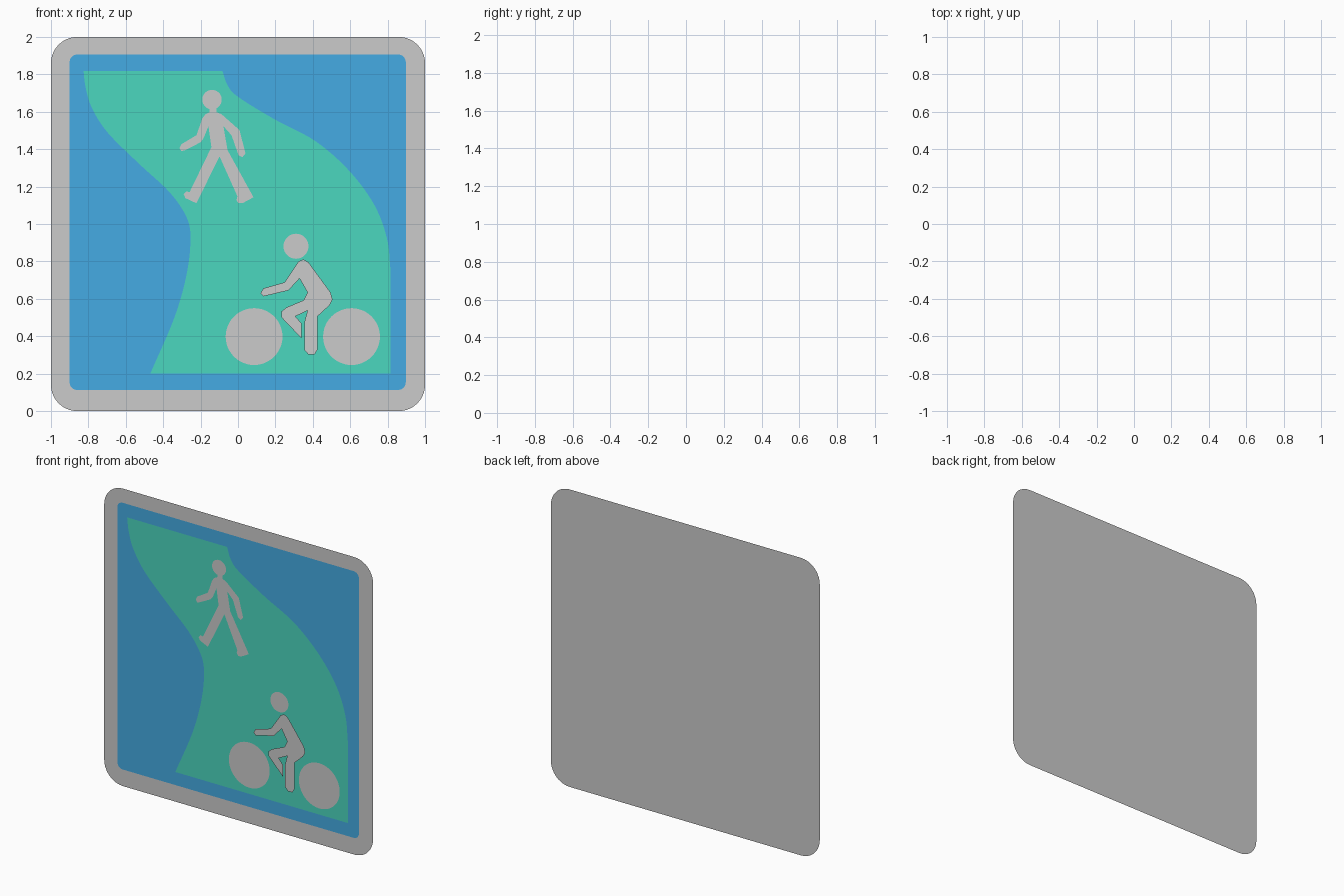
import bpy, bmesh, math
from mathutils import Vector


def material(name, rgb):
    m = bpy.data.materials.new(name)
    m.diffuse_color = (*rgb, 1)
    return m


BLUE = material("sign_blue", (0.06, 0.41, 0.77))
GREEN = material("path_green", (0.07, 0.68, 0.52))


def sheet(name, y, outlines, mat=None):
    """Flat sheet at depth y, facing -y, one face per outline of (x, z) points."""
    bm = bmesh.new()
    for pts in outlines:
        f = bm.faces.new([bm.verts.new((x, y, z)) for x, z in pts])
        f.normal_update()
        if f.normal.y > 0:
            f.normal_flip()
    bmesh.ops.triangulate(bm, faces=bm.faces[:])
    me = bpy.data.meshes.new(name)
    bm.to_mesh(me)
    bm.free()
    if mat:
        me.materials.append(mat)
    ob = bpy.data.objects.new(name, me)
    bpy.context.collection.objects.link(ob)
    return ob


def circle(cx, cz, r, n=48):
    return [(cx + r * math.cos(2 * math.pi * i / n),
             cz + r * math.sin(2 * math.pi * i / n)) for i in range(n)]


def rounded_rect(x0, x1, z0, z1, r, n=10):
    corners = [(x1 - r, z1 - r), (x0 + r, z1 - r), (x0 + r, z0 + r), (x1 - r, z0 + r)]
    return [(cx + r * math.cos(a), cz + r * math.sin(a))
            for k, (cx, cz) in enumerate(corners)
            for a in [math.pi / 2 * (k + i / n) for i in range(n + 1)]]


def smooth(pts, n=6):
    """Catmull-Rom curve through the points."""
    p = [Vector(q) for q in pts]
    p = [2 * p[0] - p[1]] + p + [2 * p[-1] - p[-2]]
    out = []
    for a, b, c, d in zip(p, p[1:], p[2:], p[3:]):
        for i in range(n):
            t = i / n
            out.append(tuple(0.5 * (2 * b + (c - a) * t + (2 * a - 5 * b + 4 * c - d) * t * t
                                    + (3 * b - a - 3 * c + d) * t ** 3)))
    return out + [tuple(pts[-1])]


# Backing plate and blue panel
sheet("backing_plate", 0.007, [rounded_rect(-1, 1, 0, 2, 0.14)])
sheet("blue_panel", 0.004, [rounded_rect(-0.9, 0.897, 0.113, 1.906, 0.04)], BLUE)

# Winding green path
right_edge = [(-0.083, 1.818), (-0.056, 1.743), (0, 1.68), (0.195, 1.56), (0.414, 1.443),
              (0.596, 1.283), (0.73, 1.10), (0.797, 0.92), (0.815, 0.758)]
left_edge = [(-0.468, 0.202), (-0.34, 0.5), (-0.275, 0.73), (-0.254, 0.918), (-0.275, 1.036),
             (-0.366, 1.17), (-0.527, 1.32), (-0.698, 1.49), (-0.783, 1.625),
             (-0.815, 1.732), (-0.826, 1.818)]
sheet("green_path", 0.002, [smooth(right_edge) + [(0.815, 0.202)] + smooth(left_edge)], GREEN)

# Walking figure
walker = [(-.152, 1.619), (-.152, 1.598), (-.174, 1.587), (-.19, 1.566), (-.222, 1.475),
          (-.302, 1.427), (-.313, 1.405), (-.302, 1.389), (-.281, 1.395), (-.2, 1.437),
          (-.184, 1.459), (-.158, 1.523), (-.142, 1.411), (-.259, 1.17), (-.275, 1.175),
          (-.291, 1.159), (-.281, 1.138), (-.222, 1.111), (-.099, 1.362), (-.003, 1.148),
          (-.008, 1.127), (.003, 1.111), (.024, 1.111), (.083, 1.143), (-.056, 1.395),
          (-.078, 1.523), (-.035, 1.475), (.003, 1.368), (.024, 1.357), (.04, 1.378),
          (.008, 1.502), (-.088, 1.587), (-.115, 1.598), (-.115, 1.619)]
sheet("walker_body", -0.003, [walker])
sheet("walker_head", -0.003, [circle(-0.139, 1.665, 0.052)])

# Cyclist on two disc wheels
rider = [(.324, .80), (.35, .811), (.377, .795), (.495, .634), (.505, .597), (.489, .565),
         (.425, .506), (.425, .329), (.409, .302), (.377, .302), (.356, .324), (.356, .479),
         (.372, .538), (.307, .506), (.34, .468), (.34, .388), (.233, .50), (.233, .533),
         (.259, .554), (.35, .592), (.372, .634), (.329, .709), (.27, .645), (.136, .613),
         (.12, .629), (.136, .656), (.249, .688)]
sheet("rider_body", -0.007, [rider])
sheet("rider_head", -0.003, [circle(0.31, 0.881, 0.067)])
sheet("bicycle_wheels", -0.003, [circle(x, 0.398, 0.152) for x in (0.086, 0.607)])
